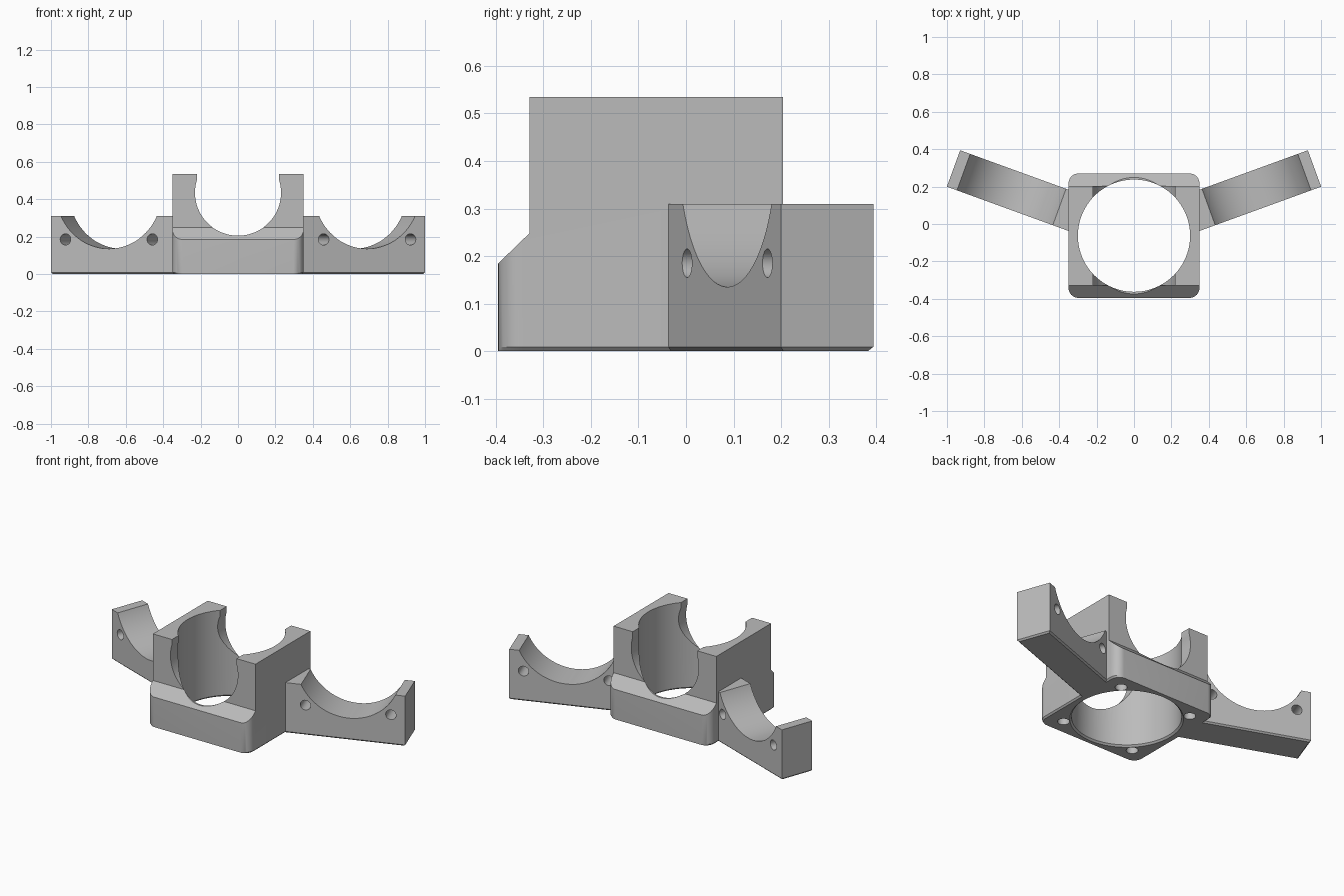
import bpy, bmesh, math
from mathutils import Matrix, Vector

cube = bpy.data.objects.get("Cube")
if cube:
    bpy.data.objects.remove(cube, do_unlink=True)

grey = bpy.data.materials.new("plain_grey")
grey.use_nodes = True
grey.diffuse_color = (0.5, 0.5, 0.5, 1)
grey.node_tree.nodes["Principled BSDF"].inputs["Base Color"].default_value = (0.5, 0.5, 0.5, 1)

CY = -0.0625       # centre of the body in y
BORE_Z = 0.435     # axis height of the cradles


def loft(name, rings, matrix=Matrix()):
    """Closed solid skinned through equal-length rings of points."""
    bm = bmesh.new()
    loops = [[bm.verts.new(p) for p in ring] for ring in rings]
    n = len(loops[0])
    for a, b in zip(loops, loops[1:]):
        for i in range(n):
            j = (i + 1) % n
            bm.faces.new((a[i], a[j], b[j], b[i]))
    bm.faces.new(loops[0])
    bm.faces.new(loops[-1])
    bmesh.ops.recalc_face_normals(bm, faces=bm.faces)
    bm.transform(matrix)
    mesh = bpy.data.meshes.new(name)
    bm.to_mesh(mesh)
    bm.free()
    mesh.materials.append(grey)
    ob = bpy.data.objects.new(name, mesh)
    bpy.context.collection.objects.link(ob)
    return ob


def combine(target, other, operation="DIFFERENCE"):
    """Apply a boolean and discard the helper solid."""
    mod = target.modifiers.new("combine", "BOOLEAN")
    mod.operation, mod.solver, mod.object = operation, "EXACT", other
    bpy.ops.object.select_all(action="DESELECT")
    bpy.context.view_layer.objects.active = target
    target.select_set(True)
    bpy.ops.object.modifier_apply(modifier=mod.name)
    bpy.data.objects.remove(other, do_unlink=True)


def circle(r, z, n):
    return [(r * math.cos(t), r * math.sin(t), z)
            for t in (2 * math.pi * i / n for i in range(n))]


def cylinder(name, r, z0, z1, matrix, n=96):
    return loft(name, [circle(r, z0, n), circle(r, z1, n)], matrix)


def rectangle(x0, x1, y0, y1, z):
    return [(x0, y0, z), (x1, y0, z), (x1, y1, z), (x0, y1, z)]


def footprint(z, sx):
    """Rounded rectangle outline of the body."""
    hx, hy, r, steps = 0.35, 0.3325, 0.053, 10
    pts = []
    for k, (cx, cy) in enumerate(((1, 1), (-1, 1), (-1, -1), (1, -1))):
        for i in range(steps + 1):
            t = math.pi / 2 * (k + i / steps)
            pts.append((sx * (cx * (hx - r) + r * math.cos(t)),
                        CY + cy * (hy - r) + r * math.sin(t), z))
    return pts


# Body: rounded block trimmed to a stepped side profile
body = loft("mount_body", [footprint(0, 0.975), footprint(0.009, 1), footprint(0.6, 1)])
half = [(0.36, -0.1), (0.36, 0.158), (0.267, 0.248), (0.267, 0.535)]
profile = half + [(-y, z) for y, z in reversed(half)]
combine(body, loft("side_profile", [[(x, CY + y, z) for y, z in profile]
                                    for x in (-0.5, 0.5)]), "INTERSECT")

# Arms: angled bars with a round cradle and two cross holes
for side in (1, -1):
    angle = math.radians(20)
    place = Matrix.Translation((0.655, 0.184, 0)) @ Matrix.Rotation(angle, 4, "Z")
    if side < 0:
        place = Matrix.Scale(-1, 4, Vector((1, 0, 0))) @ place
    start, end, w, c = -0.37, 0.33, 0.1035, 0.009
    arm = loft("arm", [rectangle(start, end - c, -w + c, w - c, 0),
                       rectangle(start, end, -w, w, c),
                       rectangle(start, end, -w, w, 0.31)], place)
    # mirrored placement needs its normals turned outward again
    if side < 0:
        arm.data.flip_normals()
    for x, z, r, n in ((0, BORE_Z, 0.3, 96), (-0.247, 0.185, 0.03, 32), (0.247, 0.185, 0.03, 32)):
        m = place @ Matrix.Translation((x, 0, z)) @ Matrix.Rotation(math.pi / 2, 4, "X")
        tool = cylinder("cross_bore", r, -0.3, 0.3, m, n)
        if side < 0:
            tool.data.flip_normals()
        combine(arm, tool)
    combine(body, arm, "UNION")

# Vertical bore with a small chamfer at the bottom
centre = Matrix.Translation((0, CY, 0))
combine(body, loft("main_bore", [circle(0.32, -0.01, 96), circle(0.3, 0.01, 96),
                                 circle(0.3, 0.7, 96)], centre))

# Front to back cradle: round bottom, straight open sides
r, slot = 0.23, 0.22
a = math.acos(slot / r)
arc = [a - (math.pi + 2 * a) * i / 64 for i in range(65)]
outline = [(r * math.cos(t), BORE_Z + r * math.sin(t)) for t in arc]
outline += [(-slot, 0.7), (slot, 0.7)]
combine(body, loft("cradle", [[(x, y, z) for x, z in outline] for y in (-0.6, 0.6)]))

# Blind screw holes under the four corners
for sx in (-1, 1):
    for sy in (-1, 1):
        m = Matrix.Translation((sx * 0.244, CY + sy * 0.244, 0))
        combine(body, cylinder("screw_hole", 0.033, -0.05, 0.1, m, 32))

bpy.ops.object.select_all(action="DESELECT")
bpy.context.view_layer.objects.active = body
body.select_set(True)
bpy.ops.object.shade_smooth_by_angle(angle=math.radians(25))
